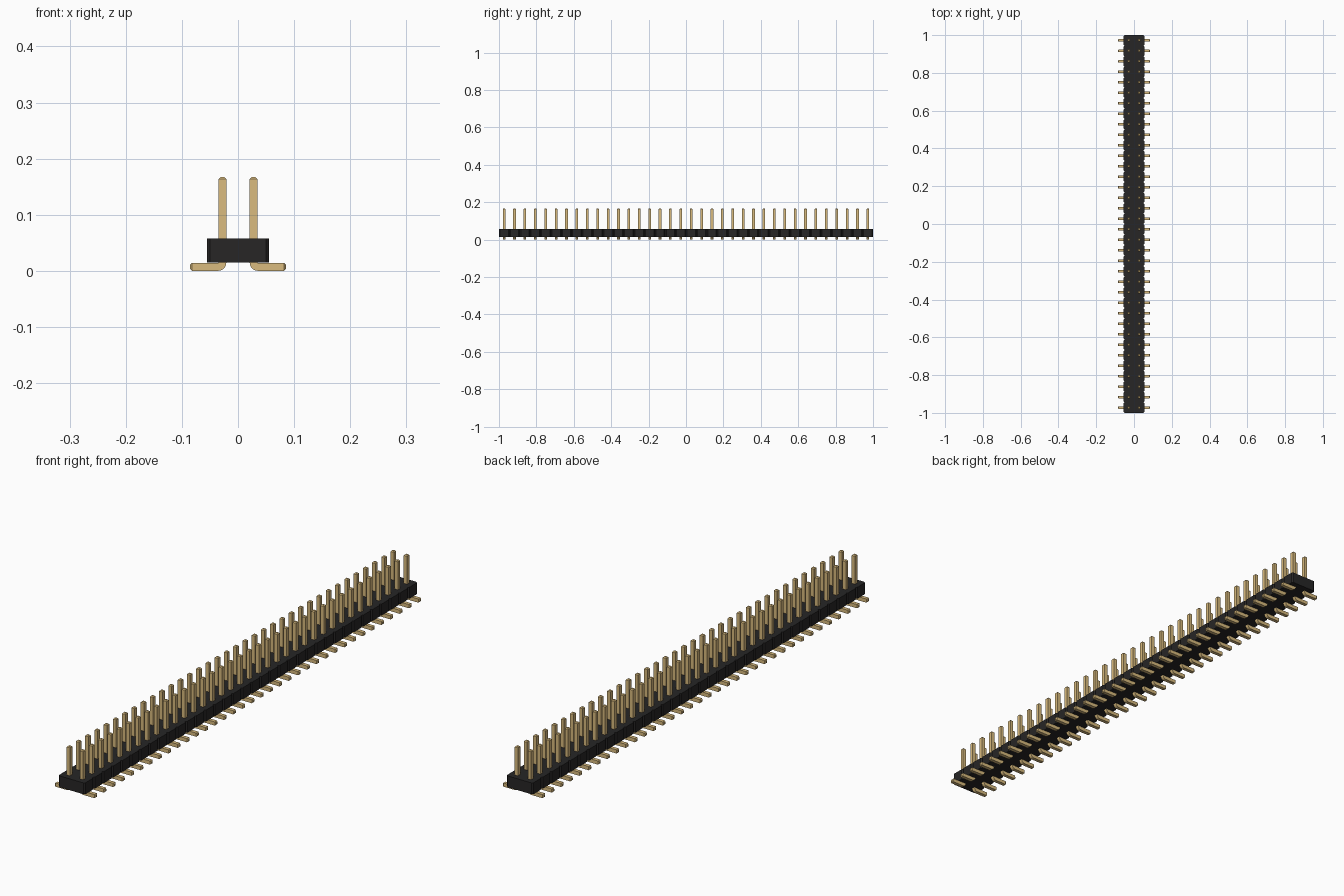
import bpy, bmesh, math

cube = bpy.data.objects.get("Cube")
if cube:
    bpy.data.objects.remove(cube, do_unlink=True)

COUNT = 36
PITCH = 2.0 / COUNT
PIN = 0.0139           # square pin thickness
TOP = 0.167            # pin tip height
REACH = 0.0857         # foot tip distance from the centre line
CH = 0.0035            # pin tip chamfer


def material(name, rgb):
    m = bpy.data.materials.new(name)
    m.use_nodes = True
    m.diffuse_color = (*rgb, 1)
    m.node_tree.nodes["Principled BSDF"].inputs["Base Color"].default_value = (*rgb, 1)
    return m


def make_object(name, bm, mat):
    bmesh.ops.recalc_face_normals(bm, faces=bm.faces)
    mesh = bpy.data.meshes.new(name)
    bm.to_mesh(mesh)
    bm.free()
    mesh.materials.append(mat)
    ob = bpy.data.objects.new(name, mesh)
    bpy.context.collection.objects.link(ob)
    return ob


black = material("black plastic", (0.020, 0.019, 0.019))
gold = material("gold metal", (0.70, 0.50, 0.21))

# Housing: notched outline, one chamfered segment per pin pair, extruded upward
half, cut = 0.0555, 0.0056
side = []
for i in range(COUNT):
    y = -1 + i * PITCH
    side += [(half - cut, y), (half, y + cut), (half, y + PITCH - cut)]
side.append((half - cut, 1.0))
outline = side + [(-x, y) for x, y in reversed(side)]

bm = bmesh.new()
base = bm.faces.new([bm.verts.new((x, y, 0.0145)) for x, y in outline])
grown = bmesh.ops.extrude_face_region(bm, geom=[base])
bmesh.ops.translate(bm, vec=(0, 0, 0.0430),
                    verts=[v for v in grown["geom"] if isinstance(v, bmesh.types.BMVert)])
# Split the notched caps into plain faces
bmesh.ops.triangulate(bm, faces=[f for f in bm.faces if len(f.verts) > 4])
make_object("housing", bm, black)

# Bent pin: square rings from the upright tip, round the bend, to the foot tip
h = PIN / 2
x0 = PITCH / 2 - h
x1 = x0 + PIN
r_in = 0.001
cx, cz = x1 + r_in, PIN + r_in
rings = [((x0 + CH, TOP), (x1 - CH, TOP), h - CH),
         ((x0, TOP - CH), (x1, TOP - CH), h)]
for i in range(7):
    a = math.pi + i * math.pi / 12
    c, s = math.cos(a), math.sin(a)
    rings.append(((cx + (PIN + r_in) * c, cz + (PIN + r_in) * s),
                  (cx + r_in * c, cz + r_in * s), h))
rings += [((REACH - CH, 0), (REACH - CH, PIN), h),
          ((REACH, CH), (REACH, PIN - CH), h - CH)]

bm = bmesh.new()
loops = []
for (ax, az), (bx, bz), w in rings:
    loops.append([bm.verts.new(p) for p in
                  ((ax, -w, az), (bx, -w, bz), (bx, w, bz), (ax, w, az))])
for a, b in zip(loops, loops[1:]):
    for k in range(4):
        n = (k + 1) % 4
        bm.faces.new((a[k], a[n], b[n], b[k]))
bm.faces.new(loops[0])
bm.faces.new(loops[-1])
bmesh.ops.translate(bm, verts=bm.verts, vec=(0, -1 + PITCH / 2, 0))
pins = make_object("pins", bm, gold)

# Repeat along the strip, then mirror to the second row
row = pins.modifiers.new("row", "ARRAY")
row.count = COUNT
row.use_relative_offset = False
row.use_constant_offset = True
row.constant_offset_displace = (0, PITCH, 0)
mirror = pins.modifiers.new("second row", "MIRROR")
mirror.use_axis = (True, False, False)
mirror.use_mirror_merge = False
